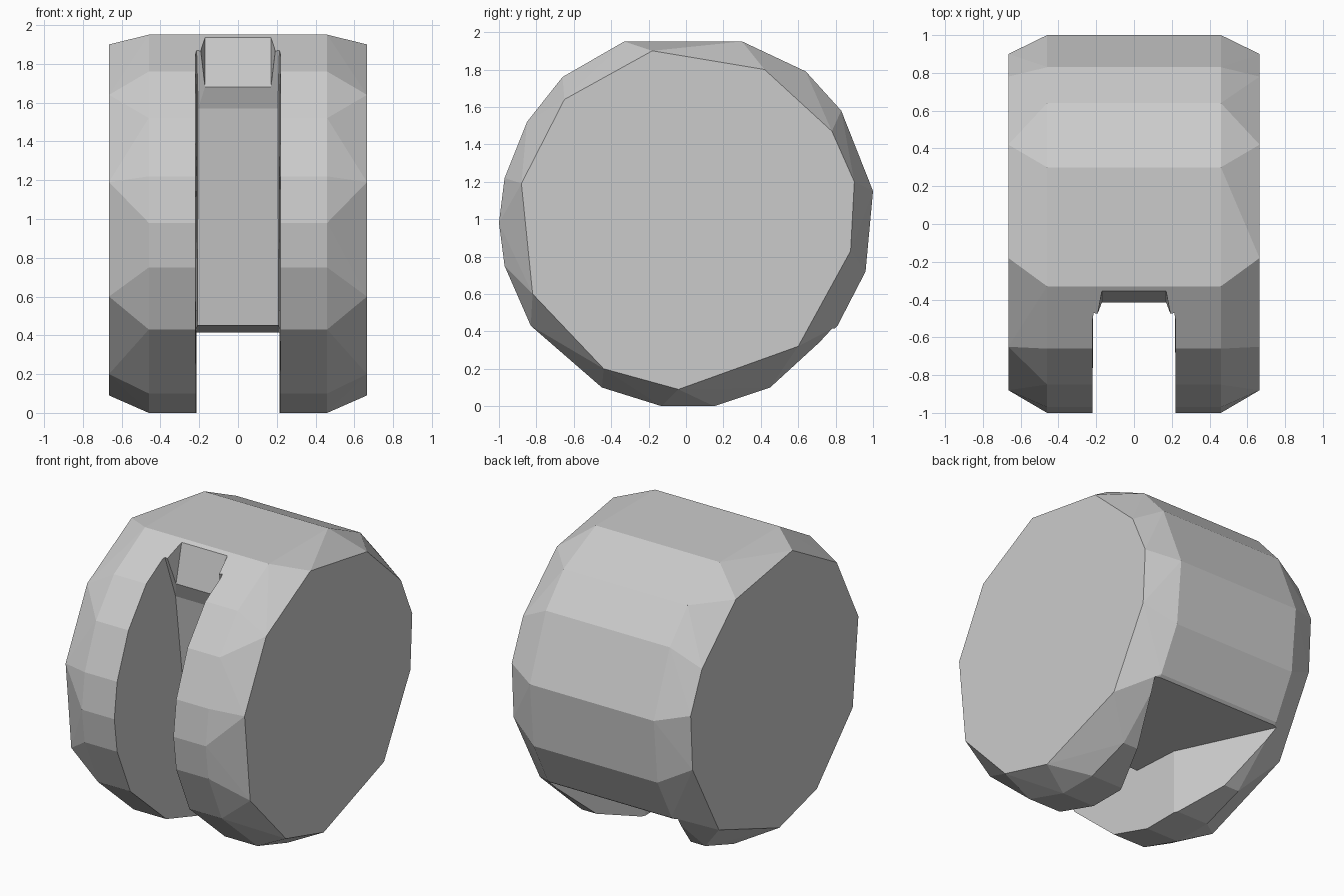
import bpy, bmesh

if "Cube" in bpy.data.objects:
    bpy.data.objects.remove(bpy.data.objects["Cube"])


def make_object(name, bm):
    bmesh.ops.recalc_face_normals(bm, faces=bm.faces[:])
    mesh = bpy.data.meshes.new(name)
    bm.to_mesh(mesh)
    bm.free()
    obj = bpy.data.objects.new(name, mesh)
    bpy.context.collection.objects.link(obj)
    return obj


def hull(name, points):
    bm = bmesh.new()
    for p in points:
        bm.verts.new(p)
    res = bmesh.ops.convex_hull(bm, input=bm.verts[:])
    loose = {g for g in res["geom_interior"] + res["geom_unused"]
             if isinstance(g, bmesh.types.BMVert)}
    bmesh.ops.delete(bm, geom=list(loose), context='VERTS')
    bmesh.ops.dissolve_limit(bm, angle_limit=0.01, verts=bm.verts[:], edges=bm.edges[:])
    return make_object(name, bm)


def prism(name, profile):
    # profile rows: y, z, half width along x
    bm = bmesh.new()
    left = [bm.verts.new((-w, y, z)) for y, z, w in profile]
    right = [bm.verts.new((w, y, z)) for y, z, w in profile]
    n = len(profile)
    bm.faces.new(left)
    bm.faces.new(right[::-1])
    for i in range(n):
        j = (i + 1) % n
        bm.faces.new((left[i], right[i], right[j], left[j]))
    bmesh.ops.triangulate(bm, faces=bm.faces[:])
    return make_object(name, bm)


def cut(target, cutter):
    cutter.hide_render = True
    mod = target.modifiers.new("cut", 'BOOLEAN')
    mod.operation = 'DIFFERENCE'
    mod.solver = 'EXACT'
    mod.object = cutter
    bpy.context.view_layer.objects.active = target
    bpy.ops.object.modifier_apply(modifier=mod.name)
    bpy.data.objects.remove(cutter, do_unlink=True)


# Faceted drum: full outline on the tread, smaller outline on the end discs (y, z)
tread = [(-0.33, 1.95), (0.3, 1.95), (0.64, 1.79), (0.83, 1.58), (1.0, 1.15),
         (0.96, 0.72), (0.81, 0.43), (0.45, 0.1), (0.15, 0), (-0.13, 0),
         (-0.45, 0.1), (-0.83, 0.43), (-0.97, 0.75), (-1.0, 0.98),
         (-0.97, 1.22), (-0.85, 1.52), (-0.66, 1.76)]
disc = [(-0.18, 1.9), (0.42, 1.8), (0.78, 1.47), (0.9, 1.2), (0.88, 0.83),
        (0.6, 0.32), (-0.04, 0.09), (-0.44, 0.2), (-0.82, 0.6),
        (-0.88, 1.19), (-0.65, 1.64)]
points = []
for s in (-1, 1):
    points += [(s * 0.46, y, z) for y, z in tread]
    points += [(s * 0.665, y, z) for y, z in disc]
drum = hull("slotted_drum", points)

# Front and bottom slot with a small lip near the top
slot = prism("slot_cutter", [
    (-0.34, 2.0, 0.17), (-0.415, 1.68, 0.17), (-0.37, 1.57, 0.205),
    (-0.22, 0.45, 0.21), (0.15, 0.435, 0.215), (0.15, -0.2, 0.215),
    (-1.2, -0.2, 0.22), (-1.2, 2.1, 0.22), (-0.55, 2.1, 0.22)])
cut(drum, slot)

# Slot flares outward toward the lower rear
flare = hull("flare_cutter", [
    (s * w, y, z) for s in (-1, 1)
    for y, w, top in ((0.1, 0.205, 0.437), (1.1, 0.62, 0.405))
    for z in (-0.2, top)])
cut(drum, flare)

for poly in drum.data.polygons:
    poly.use_smooth = False
